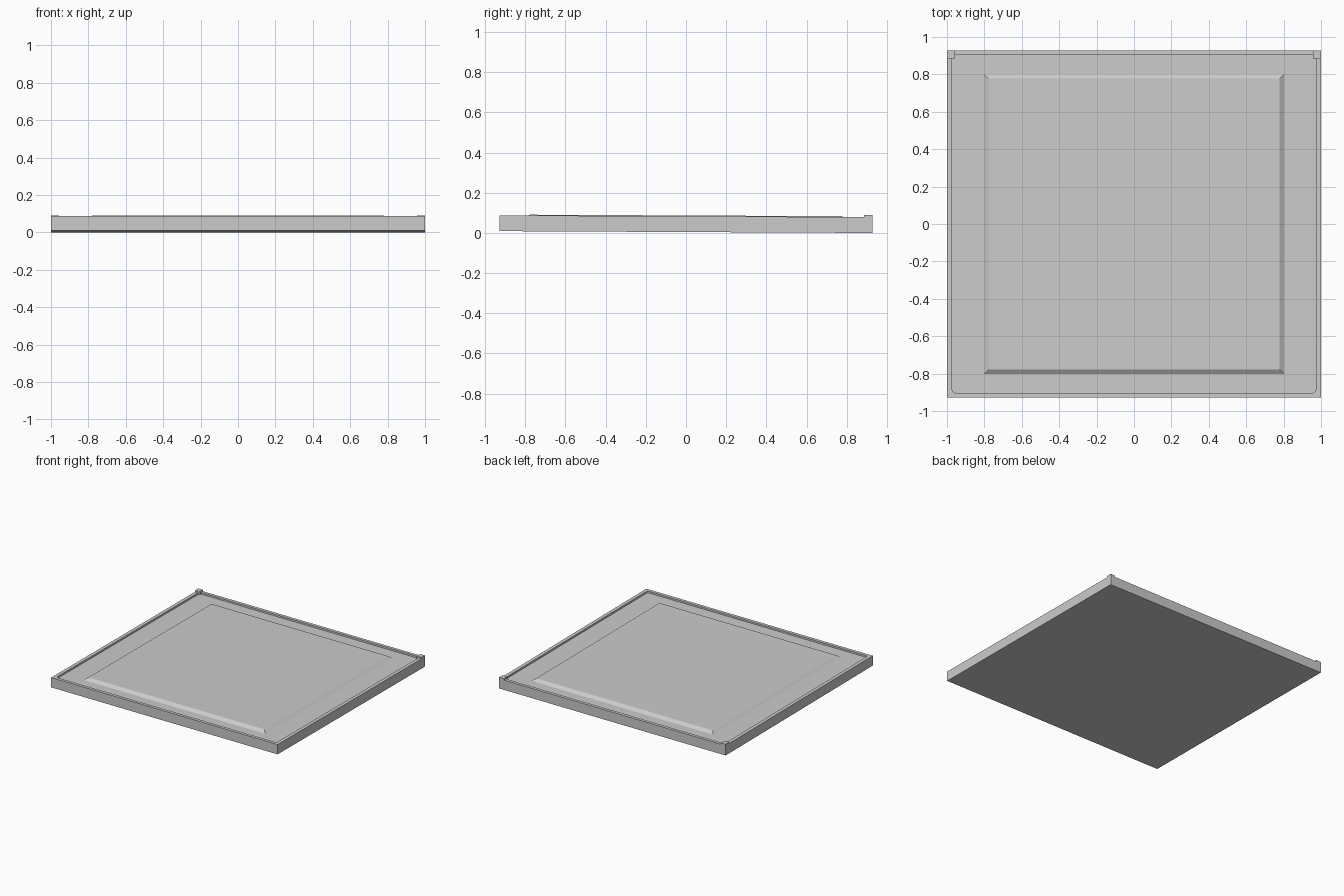
import bpy, bmesh, math

if "Cube" in bpy.data.objects:
    bpy.data.objects.remove(bpy.data.objects["Cube"])

TILT = -0.0048          # the slab drops slightly from front to back
SEG = 4                 # segments per rounded corner


def ring(hx, hy, z, radius=0.0):
    """Rounded rectangle loop, following the tilt of the slab."""
    pts = []
    for i, (sx, sy) in enumerate([(1, 1), (-1, 1), (-1, -1), (1, -1)]):
        for k in range(SEG + 1):
            a = math.radians(90 * (i + k / SEG))
            x = sx * (hx - radius) + radius * math.cos(a)
            y = sy * (hy - radius) + radius * math.sin(a)
            pts.append((x, y, z + TILT * y))
    return pts


def loft(name, rings):
    """Join a stack of loops into a closed solid."""
    bm = bmesh.new()
    loops = [[bm.verts.new(p) for p in r] for r in rings]
    for a, b in zip(loops, loops[1:]):
        for i in range(len(a)):
            j = (i + 1) % len(a)
            bm.faces.new((a[i], a[j], b[j], b[i]))
    bm.faces.new(loops[0][::-1])
    bm.faces.new(loops[-1])
    bmesh.ops.remove_doubles(bm, verts=bm.verts, dist=1e-5)
    bmesh.ops.recalc_face_normals(bm, faces=bm.faces)
    mesh = bpy.data.meshes.new(name)
    bm.to_mesh(mesh)
    bm.free()
    obj = bpy.data.objects.new(name, mesh)
    bpy.context.collection.objects.link(obj)
    return obj


# Tray: flat base, outer walls, narrow rim and shallow recess
FLOOR = 0.069
loft("tray", [
    ring(1.0, 0.928, 0.0045),
    ring(1.0, 0.928, 0.083),
    ring(0.972, 0.903, 0.083, 0.016),
    ring(0.972, 0.903, FLOOR, 0.016),
])

# Raised centre panel with sloping edges
loft("raised_panel", [
    ring(0.803, 0.803, FLOOR),
    ring(0.777, 0.777, 0.087),
])

# Small square blocks on the two back corners
for side, sx in (("left", -1), ("right", 1)):
    bpy.ops.mesh.primitive_cube_add(size=1, location=(sx * 0.979, 0.907, 0.077))
    block = bpy.context.object
    block.name = "back_block_" + side
    block.scale = (0.042, 0.042, 0.026)
